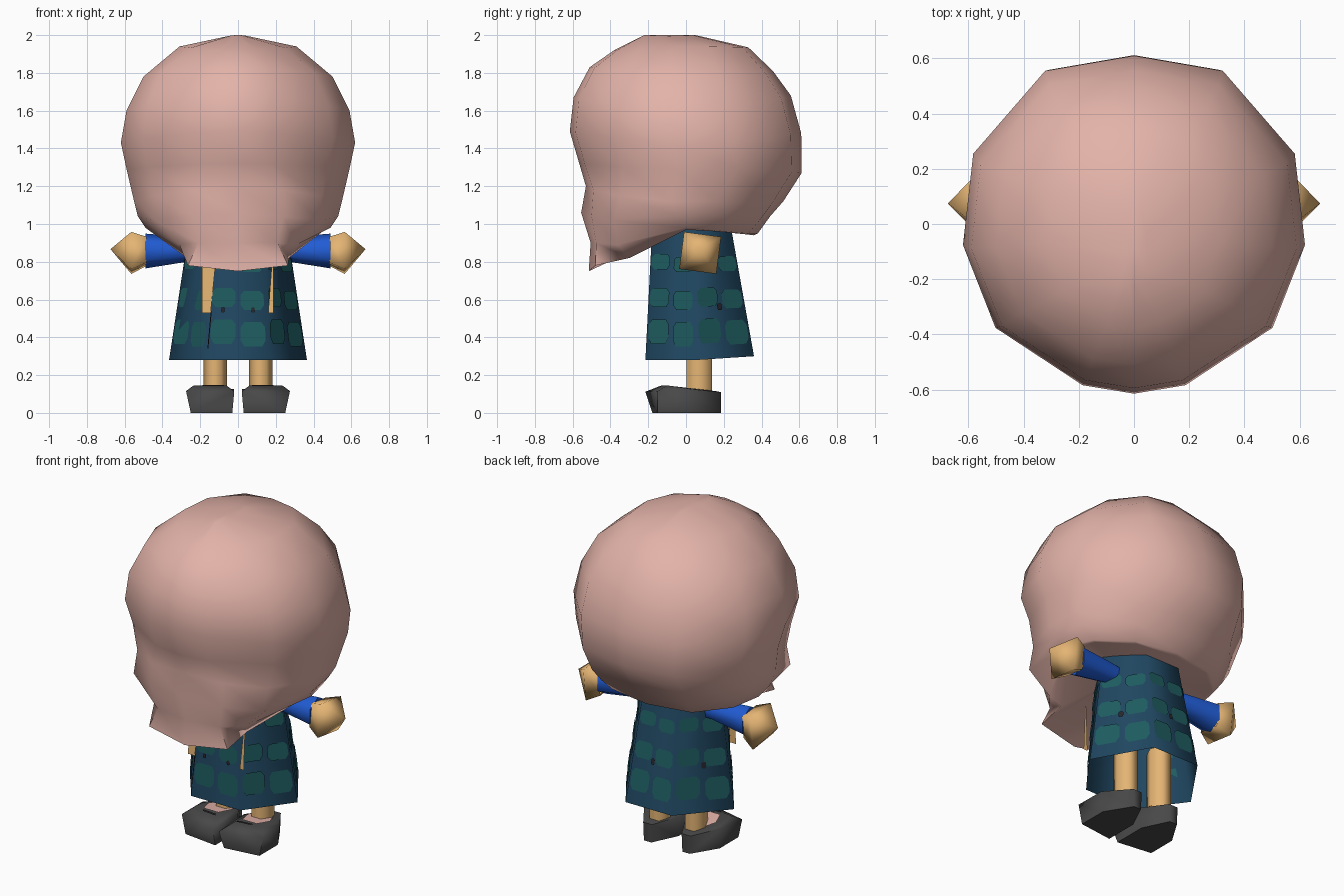
import bpy, bmesh, math
from mathutils import Vector

if "Cube" in bpy.data.objects:
    bpy.data.objects.remove(bpy.data.objects["Cube"])


def material(name, rgb):
    m = bpy.data.materials.new(name)
    m.diffuse_color = (*rgb, 1)
    m.use_nodes = True
    m.node_tree.nodes["Principled BSDF"].inputs["Base Color"].default_value = m.diffuse_color
    return m


PINK = material("dusty_pink", (0.765, 0.45, 0.395))
TAN = material("tan_skin", (0.78, 0.46, 0.175))
BLUE = material("sleeve_blue", (0.015, 0.107, 0.66))
NAVY = material("robe_navy", (0.0145, 0.064, 0.122))
TEAL = material("robe_teal", (0.013, 0.108, 0.116))
GREY = material("shoe_grey", (0.065, 0.065, 0.065))
DARK = material("dark_speck", (0.02, 0.02, 0.025))


def make(name, verts, faces, mat, angle=30):
    mesh = bpy.data.meshes.new(name)
    mesh.from_pydata([tuple(v) for v in verts], [], faces)
    bm = bmesh.new()
    bm.from_mesh(mesh)
    bmesh.ops.recalc_face_normals(bm, faces=bm.faces)
    bm.to_mesh(mesh)
    bm.free()
    mesh.materials.append(mat)
    ob = bpy.data.objects.new(name, mesh)
    bpy.context.collection.objects.link(ob)
    bpy.ops.object.select_all(action='DESELECT')
    ob.select_set(True)
    bpy.context.view_layer.objects.active = ob
    bpy.ops.object.shade_smooth_by_angle(angle=math.radians(angle))
    return ob


def loft(name, rings, mat, angle=30, start=None, end=None):
    """Skin equal-length rings; start / end are a tip point, True for a flat cap, or None for open."""
    n = len(rings[0])
    verts = [p for r in rings for p in r]
    faces = [(k * n + i, k * n + (i + 1) % n, (k + 1) * n + (i + 1) % n, (k + 1) * n + i)
             for k in range(len(rings) - 1) for i in range(n)]
    for cap, base in ((start, 0), (end, (len(rings) - 1) * n)):
        if cap is True:
            faces.append(tuple(base + i for i in range(n)))
        elif cap is not None:
            verts.append(cap)
            faces += [(base + i, base + (i + 1) % n, len(verts) - 1) for i in range(n)]
    return make(name, verts, faces, mat, angle)


def mirror_ring(half):
    """Half ring from front centre to back centre, completed on the other side."""
    return half + [(-x, y, z) for x, y, z in half[-2:0:-1]]


# Head: upper rings share one plan (half width, front y, back y, front z, side z, back z)
PLAN = [(0, -1), (0.30, -0.95), (0.81, -0.61), (1, -0.12), (0.94, 0.42), (0.52, 0.91), (0, 1)]


def oval(hw, yf, yb, zf, zm, zb):
    half = [(hw * px, (yf + yb) / 2 + (yb - yf) / 2 * py,
             zm + ((zf if py < 0 else zb) - zm) * py * py) for px, py in PLAN]
    return mirror_ring(half)


head = [oval(*r) for r in (
    (0.05, -0.22, 0.05, 2.0, 1.995, 2.0),
    (0.31, -0.38, 0.33, 1.92, 1.94, 1.935),
    (0.50, -0.51, 0.46, 1.83, 1.78, 1.81),
    (0.59, -0.595, 0.555, 1.67, 1.60, 1.68),
    (0.62, -0.615, 0.61, 1.49, 1.43, 1.48),
    (0.59, -0.565, 0.612, 1.32, 1.29, 1.27))]
# Lower head: cheeks pinch in behind a jutting chin
head.append(mirror_ring([(0, -0.53, 1.20), (0.24, -0.49, 1.18), (0.44, -0.345, 1.15), (0.55, -0.08, 1.12),
                         (0.55, 0.16, 1.12), (0.32, 0.45, 1.10), (0, 0.515, 1.12)]))
head.append(mirror_ring([(0, -0.555, 1.06), (0.24, -0.50, 1.04), (0.44, -0.38, 1.02), (0.53, -0.05, 1.04),
                         (0.51, 0.15, 1.05), (0.30, 0.39, 1.02), (0, 0.445, 1.04)]))
head.append(mirror_ring([(0, -0.505, 0.90), (0.21, -0.475, 0.90), (0.31, -0.36, 0.89), (0.49, 0, 0.98),
                         (0.44, 0.17, 0.965), (0.27, 0.33, 0.95), (0, 0.38, 0.95)]))
head.append(mirror_ring([(0, -0.515, 0.75), (0.265, -0.48, 0.78), (0.27, -0.30, 0.82), (0.46, 0, 0.97),
                         (0.42, 0.17, 0.96), (0.25, 0.32, 0.945), (0, 0.36, 0.94)]))
loft("head", head, PINK, 60, start=(0, -0.09, 2.0), end=(0, 0.02, 1.0))

# Robe: flared six-sided tube, open at the hem
hem = [(-0.166, -0.215, 0.28), (0.166, -0.215, 0.28), (0.365, 0.055, 0.28),
       (0.157, 0.36, 0.30), (-0.157, 0.36, 0.30), (-0.365, 0.055, 0.28)]
collar = [(-0.13, -0.178, 1.0), (0.13, -0.178, 1.0), (0.255, 0.04, 1.0),
          (0.115, 0.235, 1.0), (-0.115, 0.235, 1.0), (-0.255, 0.04, 1.0)]
loft("robe", [hem, collar], NAVY, 75, end=True)


def on_robe(side, u, z, lift):
    """Point on one robe panel: u runs across it, lift is the height off the cloth."""
    a, b = Vector(hem[side]), Vector(hem[(side + 1) % 6])
    c, d = Vector(collar[side]), Vector(collar[(side + 1) % 6])
    normal = (b - a).cross(c - a).normalized()
    t = (z - 0.28) / 0.72
    return (a.lerp(b, u)).lerp(c.lerp(d, u), t) + normal * lift


def blobs(name, spots, mat, lift):
    """Flat rounded patches: (panel, u, z, half u, half height)."""
    verts, faces = [], []
    for side, u, z, du, dz in spots:
        faces.append(tuple(range(len(verts), len(verts) + 8)))
        for px, pz in ((-1, -.5), (-.7, -1), (.7, -1), (1, -.5), (1, .6), (.7, 1), (-.7, 1), (-1, .6)):
            verts.append(on_robe(side, u + px * du, z + pz * dz, lift))
    return make(name, verts, faces, mat)


# Cloth pattern: three rows of patches around every panel
spots = []
for side in range(6):
    for z, dz in ((0.43, 0.065), (0.61, 0.05), (0.80, 0.04)):
        for k in range(2):
            spots.append((side, (k + 0.5) / 2, z - 0.015 * k, 0.205, dz))
blobs("robe_patches", spots, TEAL, 0.005)
blobs("robe_specks", [(0, 0.24, 0.545, 0.03, 0.013), (0, 0.76, 0.545, 0.03, 0.013),
                      (2, 0.47, 0.555, 0.045, 0.018), (3, 0.5, 0.56, 0.04, 0.018),
                      (4, 0.53, 0.555, 0.045, 0.018)], DARK, 0.008)


# Narrow flat tan strips hanging down the robe front
def strip(name, outline, mat=TAN):
    verts = [(x, -0.215 + (z - 0.28) * 0.051 - 0.009, z) for x, z in outline]
    make(name, verts, [tuple(range(len(verts)))], mat)


strip("left_strip", [(-0.19, 0.53), (-0.145, 0.53), (-0.12, 0.78), (-0.19, 0.78)])
strip("right_strip", [(0.16, 0.53), (0.187, 0.53), (0.187, 0.80), (0.18, 0.80)])
# Edge where the front of the robe overlaps
strip("robe_seam", [(-0.162, 0.34), (-0.157, 0.34), (-0.139, 0.54), (-0.144, 0.54)], DARK)


def arm_ring(s, x, z, r, n, turn, y=0.075):
    return [(s * x, y + r * math.cos(turn + math.tau * i / n), z + r * math.sin(turn + math.tau * i / n))
            for i in range(n)]


for s, label in ((-1, "left"), (1, "right")):
    # Sleeve, flaring to the wrist
    loft(label + "_sleeve", [arm_ring(s, 0.16, 0.86, 0.055, 6, math.pi / 2),
                             arm_ring(s, 0.27, 0.866, 0.066, 6, math.pi / 2),
                             arm_ring(s, 0.49, 0.857, 0.092, 6, math.pi / 2)], BLUE, 75, True, True)
    # Pointed four-sided hand
    turn = math.pi / 4 - 0.13
    loft(label + "_hand", [arm_ring(s, 0.485, 0.855, 0.098, 4, turn),
                           arm_ring(s, 0.565, 0.847, 0.14, 4, turn)], TAN, 100,
         None, (s * 0.675, 0.075, 0.867))
    # Leg
    loft(label + "_leg", [[(s * 0.12 + 0.062 * math.cos(math.tau * i / 6),
                            0.07 + 0.078 * math.sin(math.tau * i / 6), z) for i in range(6)]
                          for z in (0.08, 0.5)], TAN, 80, True, True)
    # Shoe, narrow at the heel and wide towards the toe
    sole = [(0.105, 0.185), (0.155, 0.185), (0.25, 0.03), (0.25, -0.15), (0.03, -0.178), (0.03, 0.03)]
    top = [(0.10, 0.185, 0.11), (0.16, 0.185, 0.11), (0.262, 0.03, 0.125),
           (0.275, -0.15, 0.115), (0.02, -0.215, 0.112), (0.02, 0.03, 0.125)]
    crown = [(0.11, 0.16, 0.115), (0.15, 0.16, 0.115), (0.23, 0.02, 0.13),
             (0.235, -0.10, 0.145), (0.06, -0.13, 0.145), (0.05, 0.02, 0.13)]
    loft(label + "_shoe", [[(s * x, y, 0) for x, y in sole],
                           [(s * x, y, z) for x, y, z in top],
                           [(s * x, y, z) for x, y, z in crown]], GREY, 75, True, True)
    # Pink tongue at the ankle and a dark mark on the toe
    make(label + "_shoe_tongue", [(s * x, y, 0.150 - 0.105 * (y + 0.09)) for x, y in
                                  ((0.08, -0.075), (0.18, -0.075), (0.21, 0.01), (0.18, 0.08),
                                   (0.06, 0.08), (0.055, 0.01))], [tuple(range(6))], PINK)
    make(label + "_shoe_mark", [(s * x, y, 0.150) for x, y in
                                ((0.07, -0.12), (0.16, -0.11), (0.17, -0.092), (0.08, -0.10))],
         [(0, 1, 2, 3)], DARK)
